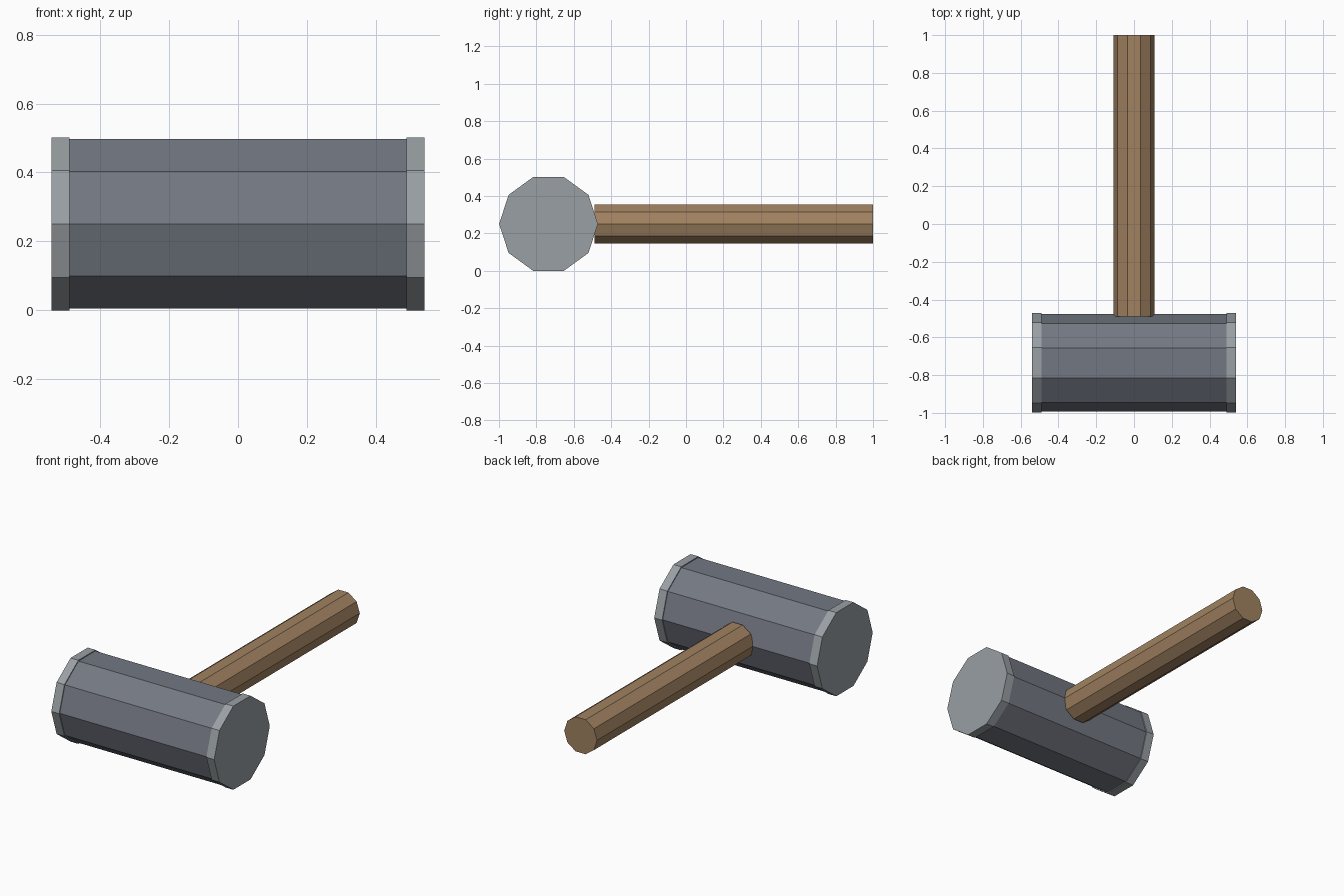
import bpy
from math import pi
from mathutils import Matrix

cube = bpy.data.objects.get("Cube")
if cube:
    bpy.data.objects.remove(cube, do_unlink=True)


def material(name, rgb):
    """Flat colour given as sRGB, stored as linear."""
    linear = [((c + 0.055) / 1.055) ** 2.4 for c in rgb] + [1.0]
    mat = bpy.data.materials.new(name)
    mat.use_nodes = True
    mat.diffuse_color = linear
    bsdf = mat.node_tree.nodes["Principled BSDF"]
    bsdf.inputs["Base Color"].default_value = linear
    bsdf.inputs["Roughness"].default_value = 0.8
    return mat


def ten_sided_bar(name, radius, length, centre, axis, mat):
    """Ten-sided bar lying along x or y, with a flat side on top."""
    bpy.ops.mesh.primitive_cylinder_add(vertices=10, radius=radius, depth=length)
    bar = bpy.context.object
    bar.name = name
    # Turn a corner to face +x, then lay the bar down
    turn = Matrix.Rotation(pi / 2, 4, "X") @ Matrix.Rotation(pi / 2, 4, "Z")
    if axis == "x":
        turn = Matrix.Rotation(pi / 2, 4, "Z") @ turn
    bar.data.transform(turn)
    bar.location = centre
    bar.data.materials.append(mat)
    return bar


steel = material("dark steel", (0.45, 0.47, 0.51))
pale_steel = material("pale steel", (0.60, 0.625, 0.64))
wood = material("brown wood", (0.63, 0.51, 0.38))

head_y, head_z = -0.735, 0.251

# Hammer head with a slightly wider striking face at each end
ten_sided_bar("head", 0.258, 0.99, (0, head_y, head_z), "x", steel)
for side, name in ((1, "left_face"), (-1, "right_face")):
    ten_sided_bar(name, 0.264, 0.052, (side * 0.515, head_y, head_z), "x", pale_steel)

# Handle, set into the back of the head
ten_sided_bar("handle", 0.109, 1.49, (0, 0.255, head_z), "y", wood)
